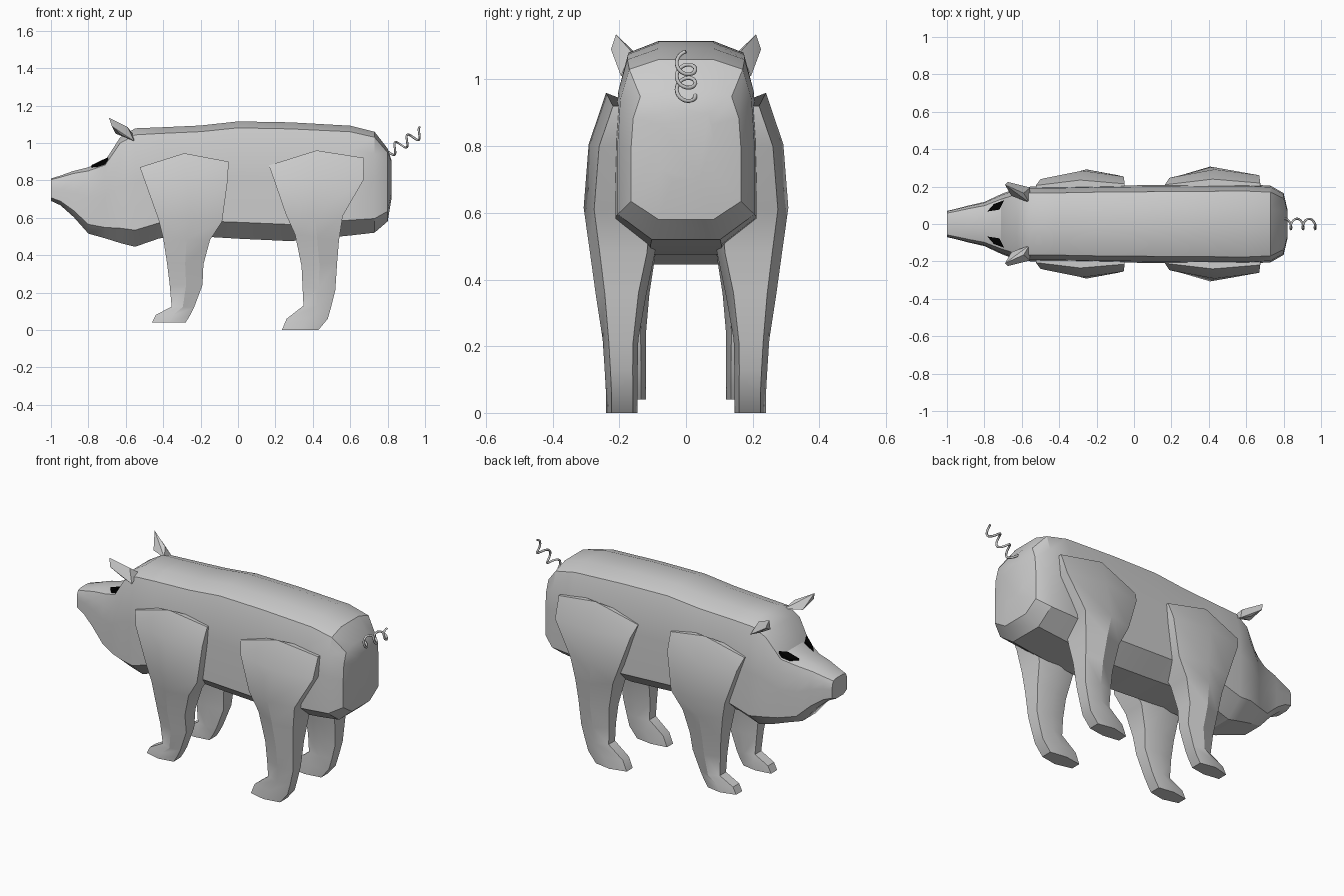
import bpy, bmesh, math
from mathutils import Vector
from mathutils.bvhtree import BVHTree

if "Cube" in bpy.data.objects:
    bpy.data.objects.remove(bpy.data.objects["Cube"])


def finish(name, bm, mirror=False, angle=30):
    bmesh.ops.recalc_face_normals(bm, faces=bm.faces)
    me = bpy.data.meshes.new(name)
    bm.to_mesh(me)
    bm.free()
    ob = bpy.data.objects.new(name, me)
    bpy.context.collection.objects.link(ob)
    bpy.ops.object.select_all(action='DESELECT')
    ob.select_set(True)
    bpy.context.view_layer.objects.active = ob
    bpy.ops.object.shade_smooth_by_angle(angle=math.radians(angle))
    if mirror:
        m = ob.modifiers.new("Mirror", 'MIRROR')
        m.use_axis = (False, True, False)
        m.use_mirror_merge = False
    return ob


def loft(rings):
    bm = bmesh.new()
    vs = [[bm.verts.new(p) for p in r] for r in rings]
    n = len(vs[0])
    for a, b in zip(vs, vs[1:]):
        for i in range(n):
            j = (i + 1) % n
            bm.faces.new((a[i], a[j], b[j], b[i]))
    bm.faces.new(vs[0])
    bm.faces.new(vs[-1])
    return bm


# Body and head: one half cross-section scaled along x
half = [(.4, 1), (.83, .945), (.96, .78), (1, .54), (1, .14), (.5, 0)]
stations = [  # x, half width, top z, bottom z
    (-1, .07, .81, .69), (-.95, .082, .825, .667), (-.88, .1, .85, .605),
    (-.8, .118, .87, .515), (-.71, .16, .905, .49), (-.63, .19, 1.03, .465),
    (-.55, .2, 1.078, .445), (-.42, .2, 1.083, .49), (-.2, .205, 1.093, .50),
    (0, .207, 1.115, .488), (.28, .21, 1.11, .475), (.6, .212, 1.092, .505),
    (.73, .205, 1.06, .52), (.80, .165, .97, .58), (.82, .08, .91, .70)]
rings = []
for x, w, t, b in stations:
    left = [(x, w * u, b + (t - b) * v) for u, v in half]
    rings.append(left + [(px, -py, pz) for px, py, pz in reversed(left)])
body_bm = loft(rings)
tree = BVHTree.FromBMesh(body_bm)
body = finish("body", body_bm)


# Legs: rings of six corners (front x, front z, back x, back z, inner y, outer y, peak lift)
def leg(name, rows):
    rings = []
    for x0, z0, x1, z1, yi, yo, lift in rows:
        xm, zm = (x0 + x1) / 2, (z0 + z1) / 2 + lift
        d = min(.045, (yo - yi) * .25)
        rings.append([(x0, yo - d, z0), (xm, yo, zm), (x1, yo - d * .7, z1),
                      (x1, yi + d * .6, z1), (xm, yi, zm), (x0, yi + d * .6, z0)])
    return finish(name, loft(rings), mirror=True)


leg("front_leg", [
    (-.46, .04, -.28, .04, .12, .215, 0), (-.44, .08, -.255, .08, .12, .215, 0),
    (-.355, .125, -.235, .12, .12, .217, 0), (-.365, .24, -.19, .24, .12, .228, 0),
    (-.38, .36, -.185, .35, .11, .255, 0), (-.40, .49, -.15, .48, .09, .277, 0),
    (-.425, .59, -.085, .58, .08, .292, 0), (-.50, .80, -.055, .80, .10, .285, 0),
    (-.525, .87, -.05, .90, .12, .235, .06)])
leg("hind_leg", [
    (.235, 0, .43, 0, .145, .24, 0), (.26, .06, .48, .06, .145, .24, 0),
    (.35, .13, .50, .13, .145, .244, 0), (.345, .23, .52, .21, .143, .25, 0),
    (.34, .34, .53, .36, .12, .27, 0), (.305, .51, .54, .48, .09, .29, 0),
    (.255, .62, .56, .61, .08, .307, 0), (.19, .81, .67, .80, .10, .292, 0),
    (.165, .88, .675, .92, .12, .24, .06)])

# Ears: thin pointed wedges
bm = bmesh.new()
for p in [(-.69, .21, 1.135), (-.675, .225, 1.09), (-.555, .195, 1.01), (-.56, .115, 1.045),
          (-.655, .15, 1.05), (-.59, .165, 1.085), (-.62, .20, 1.04)]:
    bm.verts.new(p)
bmesh.ops.convex_hull(bm, input=bm.verts)
finish("ear", bm, mirror=True)

# Eyes: dark diamonds laid on the head
bm = bmesh.new()
pts = []
for x, y in [(-.78, .065), (-.715, .075), (-.69, .125), (-.745, .105)]:
    hit = tree.ray_cast(Vector((x, y, 2)), Vector((0, 0, -1)))
    pts.append(hit[0] + Vector((-.004, .002, .008)))
bm.faces.new([bm.verts.new(p) for p in pts])
for f in bmesh.ops.extrude_face_region(bm, geom=bm.faces[:])["geom"]:
    if isinstance(f, bmesh.types.BMVert):
        f.co.z -= .025
eye = finish("eye", bm, mirror=True)
black = bpy.data.materials.new("black")
black.diffuse_color = (0, 0, 0, 1)
black.use_nodes = True
black.node_tree.nodes["Principled BSDF"].inputs["Base Color"].default_value = black.diffuse_color
eye.data.materials.append(black)

# Curly tail: helix around a rising axis
start, end = Vector((.79, 0, .94)), Vector((.985, 0, 1.06))
axis = (end - start).normalized()
side, up = Vector((0, 1, 0)), Vector((-axis.z, 0, axis.x))
N = 64
cu = bpy.data.curves.new("tail", 'CURVE')
cu.dimensions = '3D'
cu.bevel_depth = .006
cu.bevel_resolution = 1
cu.use_fill_caps = True
sp = cu.splines.new('POLY')
sp.points.add(N)
for i in range(N + 1):
    t = i / N
    a = math.tau * 3 * t
    p = start.lerp(end, t) + .028 * (side * math.sin(a) + up * math.cos(a))
    sp.points[i].co = (*p, 1)
bpy.context.collection.objects.link(bpy.data.objects.new("tail", cu))
